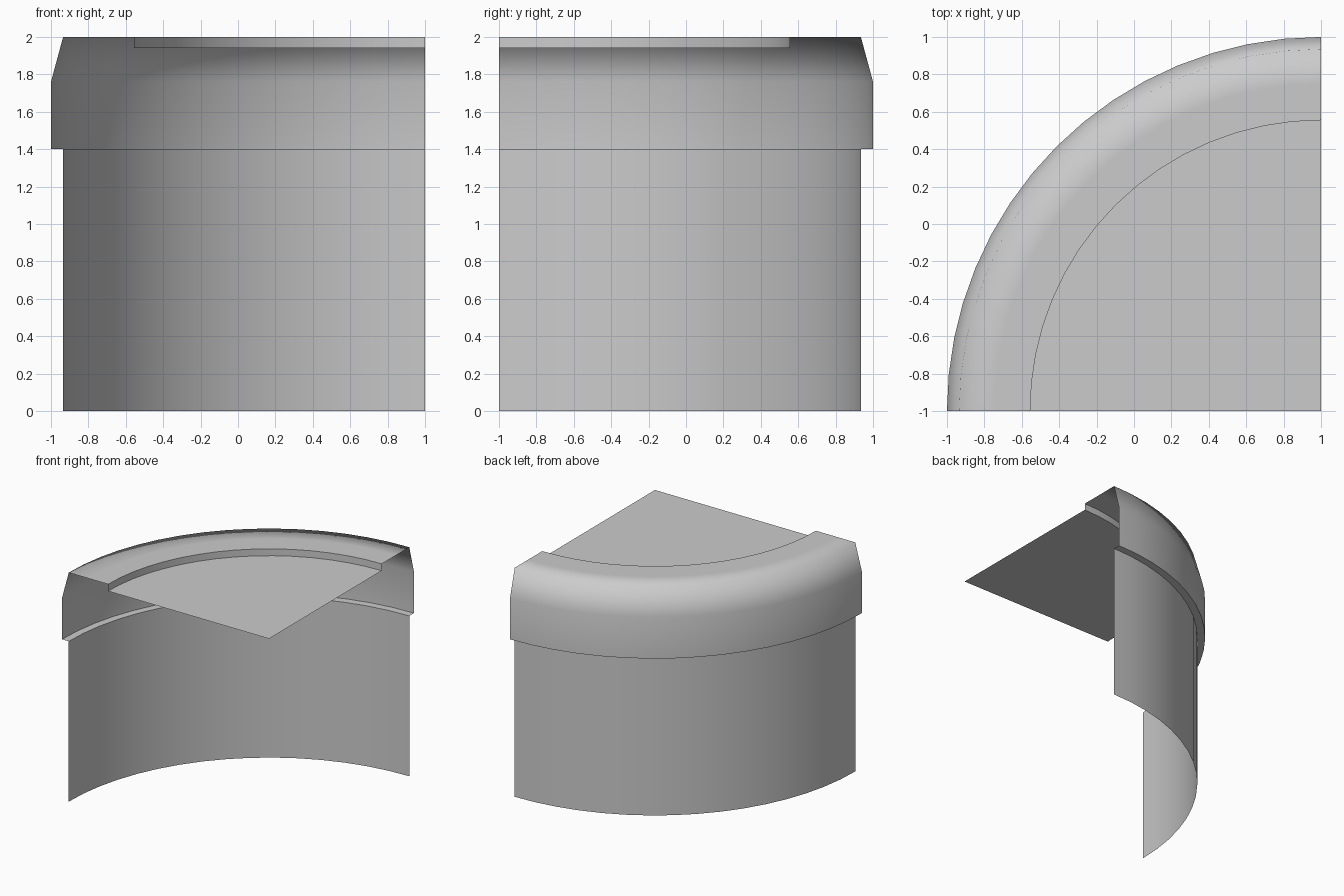
import bpy, bmesh, math

if "Cube" in bpy.data.objects:
    bpy.data.objects.remove(bpy.data.objects["Cube"])

CENTRE = (1.0, -1.0)   # axis of the quarter turn
SEGS = 16


def quarter_revolve(name, profile, sharp=()):
    """Sweep an (r, z) profile through 90 degrees; 'sharp' lists hard profile points."""
    bm = bmesh.new()
    rings = []
    for r, z in profile:
        if r == 0:
            rings.append([bm.verts.new((*CENTRE, z))] * (SEGS + 1))
            continue
        ring = []
        for i in range(SEGS + 1):
            a = math.pi / 2 * (1 + i / SEGS)
            ring.append(bm.verts.new((CENTRE[0] + r * math.cos(a),
                                      CENTRE[1] + r * math.sin(a), z)))
        rings.append(ring)
    for lo, hi in zip(rings, rings[1:]):
        for i in range(SEGS):
            quad = [lo[i], lo[i + 1], hi[i + 1], hi[i]]
            face = bm.faces.new(list(dict.fromkeys(quad)))
            face.smooth = True
    for j in sharp:
        for a, b in zip(rings[j], rings[j][1:]):
            bm.edges.get((a, b)).smooth = False
    mesh = bpy.data.meshes.new(name)
    bm.to_mesh(mesh)
    bm.free()
    obj = bpy.data.objects.new(name, mesh)
    bpy.context.collection.objects.link(obj)
    return obj


# Plain curved wall
quarter_revolve("curved_wall", [(1.935, 0), (1.935, 1.4)])

# Overhanging rim: ledge, collar, bevel, flat top and inner step
quarter_revolve("rim", [(1.935, 1.4), (2, 1.4), (2, 1.76), (1.935, 2),
                        (1.75, 2), (1.555, 2), (1.555, 1.94)], sharp=(1, 5))

# Recessed quarter-disc top panel
quarter_revolve("top_panel", [(1.555, 1.94), (0, 1.94)])
